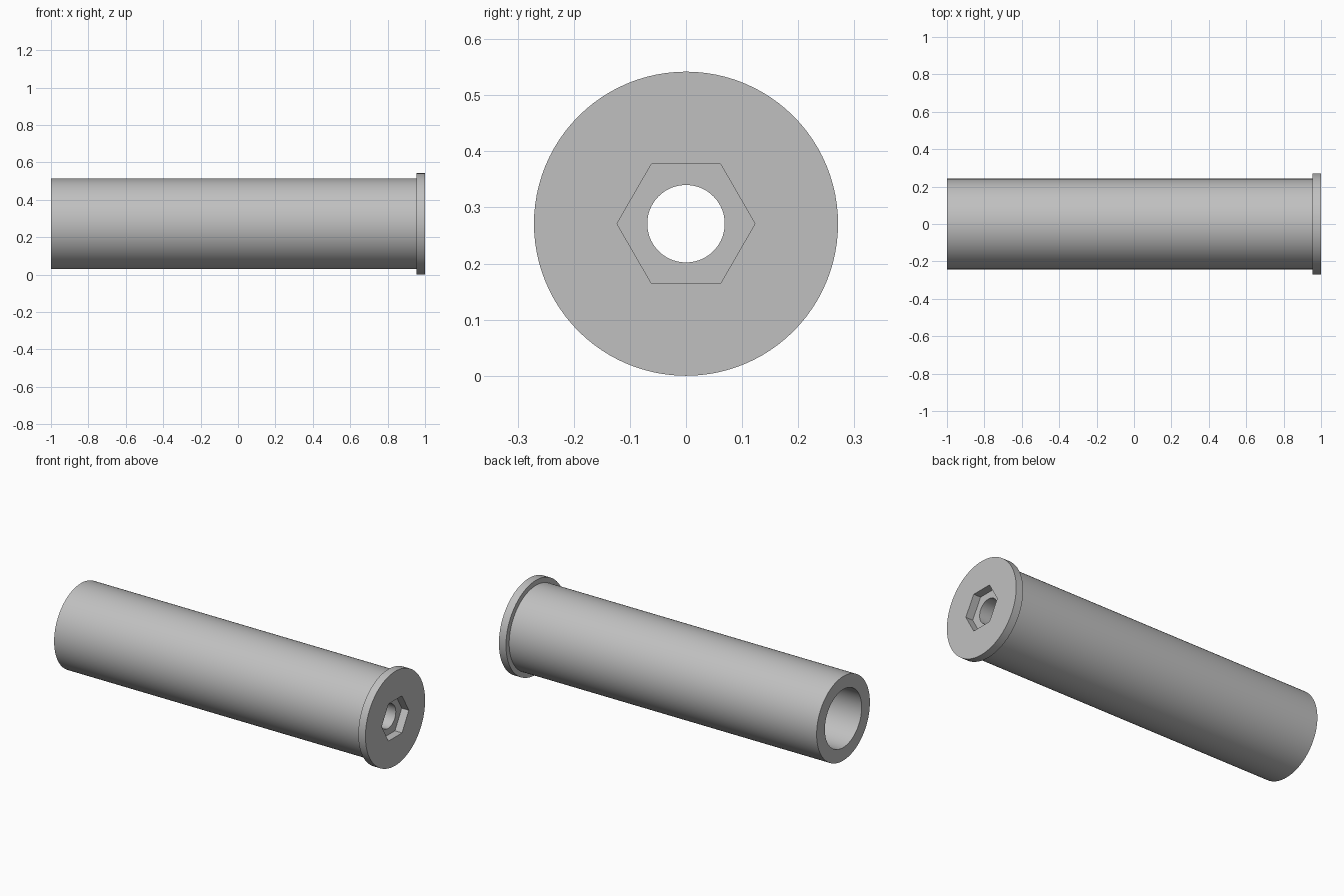
import bpy, bmesh
from math import cos, sin, tau, radians

cube = bpy.data.objects.get("Cube")
if cube:
    bpy.data.objects.remove(cube, do_unlink=True)

SEGMENTS = 96
AXIS_Z = 0.271

grey = bpy.data.materials.new("plain_grey")
grey.use_nodes = True
colour = (0.53, 0.53, 0.53, 1)
grey.diffuse_color = colour
grey.node_tree.nodes["Principled BSDF"].inputs["Base Color"].default_value = colour


def ring(bm, x, radius, sides=SEGMENTS):
    """Loop of vertices around the long axis."""
    return [bm.verts.new((x, radius * cos(tau * i / sides), AXIS_Z + radius * sin(tau * i / sides)))
            for i in range(sides)]


def arc(loop, sector):
    """Vertices of one sixth of a loop, both ends included."""
    step = len(loop) // 6
    return [loop[(sector * step + i) % len(loop)] for i in range(step + 1)]


def join(bm, a, b):
    """Quads between equal loops, six sector faces between a circle and a hexagon."""
    if len(a) == len(b):
        n = len(a)
        for i in range(n):
            j = (i + 1) % n
            bm.faces.new((a[i], a[j], b[j], b[i]))
    else:
        for s in range(6):
            bm.faces.new(arc(a, s) + arc(b, s)[::-1])


# Closed section: hex socket, flange, shaft, wide bore, narrow through hole
section = [
    (0.955, 0.123, 6), (1.0, 0.123, 6),
    (1.0, 0.271, SEGMENTS), (0.955, 0.271, SEGMENTS),
    (0.955, 0.242, SEGMENTS), (-1.0, 0.242, SEGMENTS),
    (-1.0, 0.167, SEGMENTS), (0.8, 0.167, SEGMENTS),
    (0.8, 0.069, SEGMENTS), (0.955, 0.069, SEGMENTS),
]

bm = bmesh.new()
rings = [ring(bm, *part) for part in section]
for i, loop in enumerate(rings):
    join(bm, loop, rings[(i + 1) % len(rings)])
bmesh.ops.recalc_face_normals(bm, faces=bm.faces)

mesh = bpy.data.meshes.new("flanged_sleeve")
bm.to_mesh(mesh)
bm.free()
mesh.materials.append(grey)
sleeve = bpy.data.objects.new("flanged_sleeve", mesh)
bpy.context.collection.objects.link(sleeve)

# Smooth round walls with crisp rims and socket corners
bpy.ops.object.select_all(action='DESELECT')
sleeve.select_set(True)
bpy.context.view_layer.objects.active = sleeve
bpy.ops.object.shade_smooth_by_angle(angle=radians(30))
